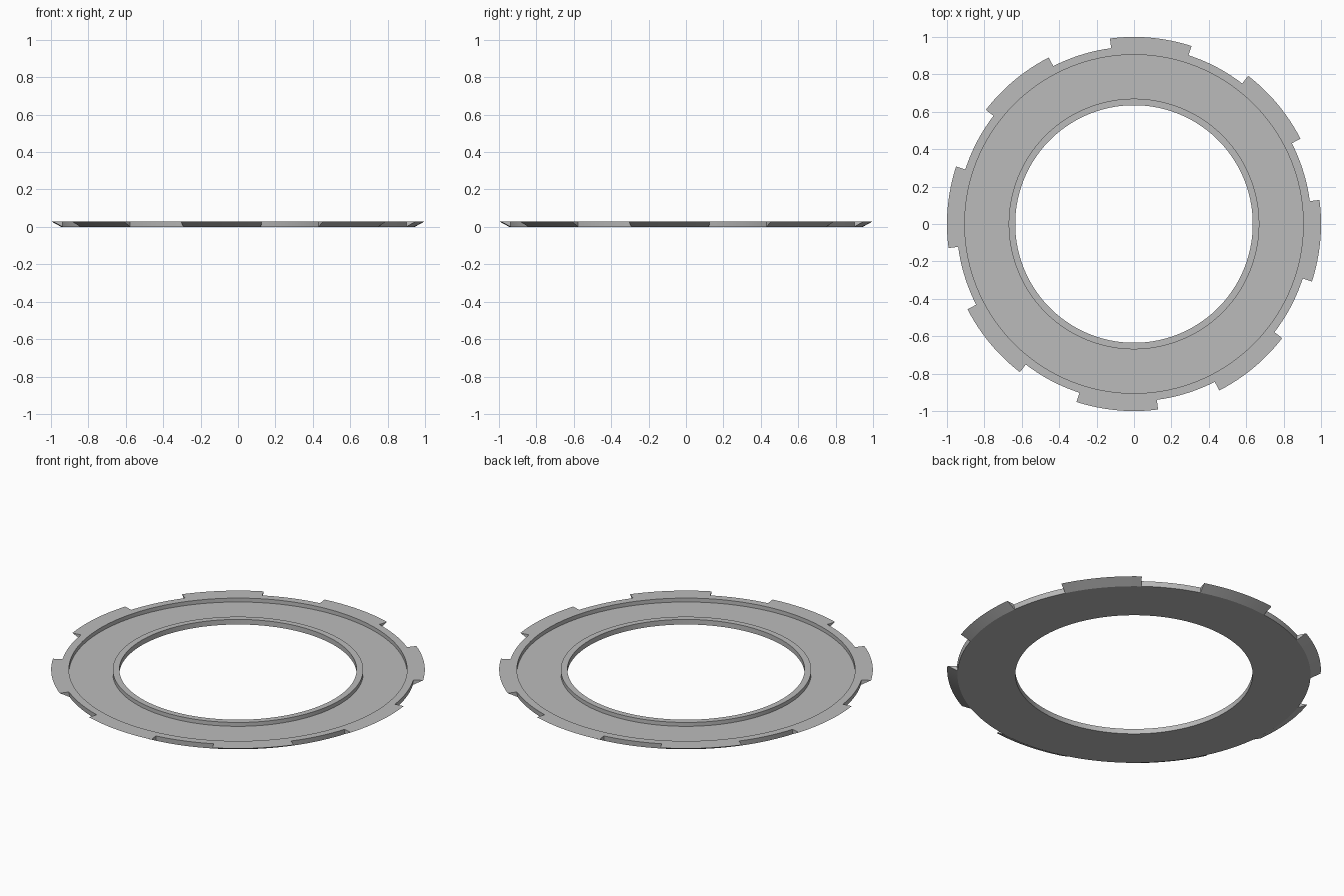
import bpy
import bmesh
from math import radians, cos, sin

TOP, FLOOR = 0.03, 0.007
BOTTOM_R, NOTCH_R, TOOTH_R = 0.945, 0.948, 1.0
TEETH, TOOTH_STEPS, NOTCH_STEPS = 8, 12, 9
PITCH, START, WIDTH = 360 / TEETH, -17.9, 25.3

if "Cube" in bpy.data.objects:
    bpy.data.objects.remove(bpy.data.objects["Cube"])

grey = bpy.data.materials.new("plain grey")
grey.use_nodes = True
colour = (0.5, 0.5, 0.5, 1)
grey.diffuse_color = colour
grey.node_tree.nodes["Principled BSDF"].inputs["Base Color"].default_value = colour

# Angles around the ring; each pitch is one tooth followed by one notch
stations = []
for k in range(TEETH):
    first = START + k * PITCH
    for i in range(TOOTH_STEPS):
        stations.append((first + WIDTH * i / TOOTH_STEPS, True, i == 0))
    for i in range(NOTCH_STEPS):
        gap = PITCH - WIDTH
        stations.append((first + WIDTH + gap * i / NOTCH_STEPS, False, i == 0))

# Cross-section from the underside through the hole, inner lip and tray to the rim
section = [(BOTTOM_R, 0), (0.635, 0), (0.635, TOP), (0.67, TOP),
           (0.67, FLOOR), (0.905, FLOOR), (0.905, TOP)]

bm = bmesh.new()
rings = []
for angle, tooth, border in stations:
    c, s = cos(radians(angle)), sin(radians(angle))

    def point(r, z):
        return bm.verts.new((r * c, r * s, z))

    rings.append({
        "body": [point(r, z) for r, z in section],
        "notch": point(NOTCH_R, TOP) if border or not tooth else None,
        "tooth": point(TOOTH_R, TOP) if border or tooth else None,
    })

for i, (angle, tooth, border) in enumerate(stations):
    a, b = rings[i], rings[(i + 1) % len(rings)]
    # Body strips
    for j in range(len(section) - 1):
        bm.faces.new((a["body"][j], a["body"][j + 1], b["body"][j + 1], b["body"][j]))
    # Rim top and outer wall: sloped under a tooth, upright in a notch
    edge = "tooth" if tooth else "notch"
    top = [a["body"][-1], a[edge], b[edge], b["body"][-1]]
    if tooth:
        top = [a["body"][-1], a["notch"], a[edge], b[edge], b["notch"], b["body"][-1]]
    bm.faces.new([v for v in top if v])
    bm.faces.new((a[edge], a["body"][0], b["body"][0], b[edge]))
    # Tooth end
    if border:
        bm.faces.new((a["notch"], a["tooth"], a["body"][0]))

bmesh.ops.recalc_face_normals(bm, faces=bm.faces)
mesh = bpy.data.meshes.new("notched_ring")
bm.to_mesh(mesh)
bm.free()
mesh.materials.append(grey)

ring = bpy.data.objects.new("notched_ring", mesh)
bpy.context.collection.objects.link(ring)
bpy.ops.object.select_all(action="DESELECT")
ring.select_set(True)
bpy.context.view_layer.objects.active = ring
bpy.ops.object.shade_smooth_by_angle(angle=radians(20))
